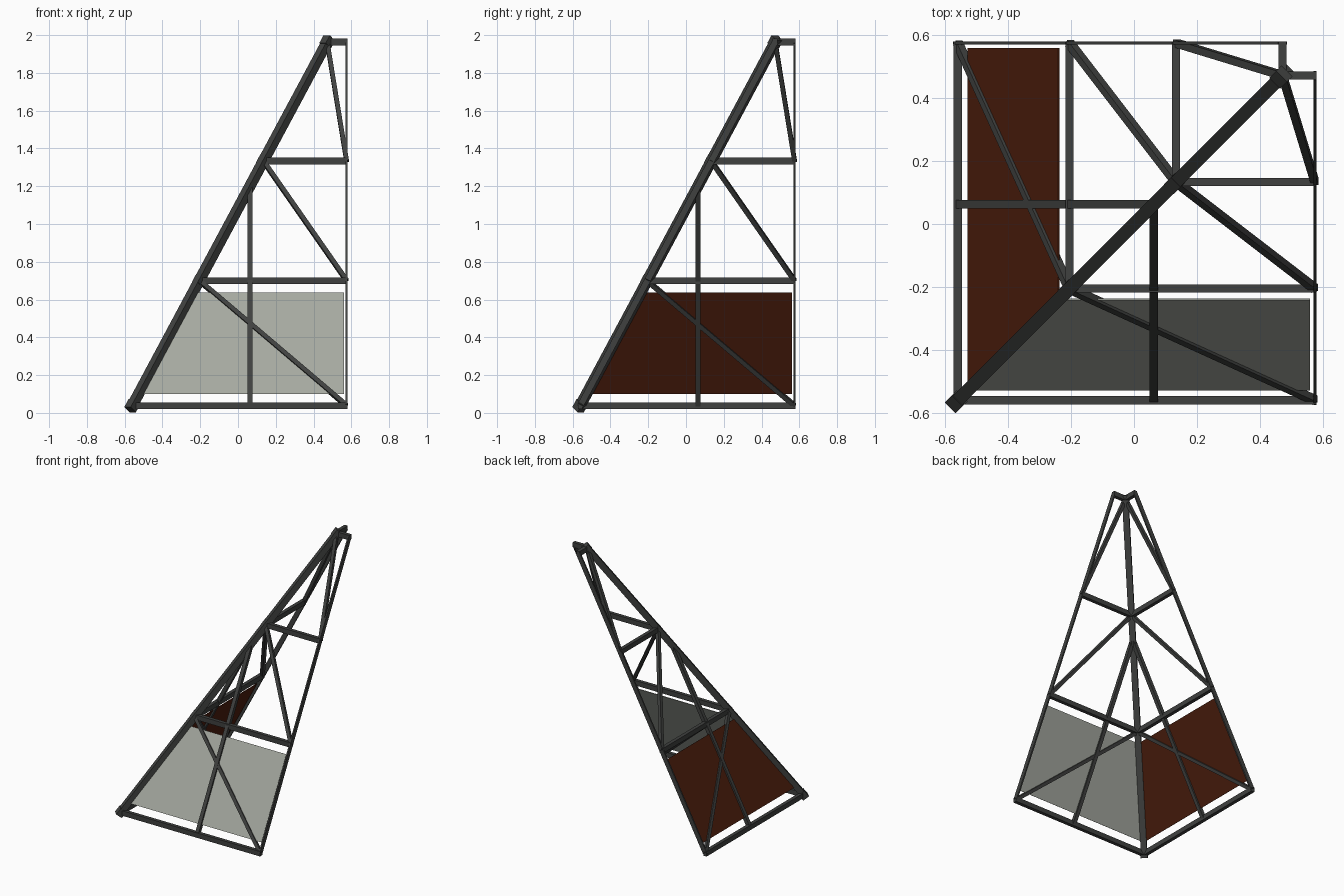
import bpy, bmesh
from mathutils import Vector

if "Cube" in bpy.data.objects:
    bpy.data.objects.remove(bpy.data.objects["Cube"])

def material(name, rgb):
    m = bpy.data.materials.new(name)
    m.diffuse_color = (*rgb, 1)
    m.use_nodes = True
    m.node_tree.nodes["Principled BSDF"].inputs["Base Color"].default_value = m.diffuse_color
    return m

STEEL = material("dark steel", (0.05, 0.052, 0.05))
GREY = material("pale grey", (0.38, 0.40, 0.355))
BROWN = material("red brown", (0.075, 0.013, 0.004))

Z0, Z3, A0, A3 = 0.038, 1.964, -0.56, 0.472   # leg ends: height, x = y
EDGE = 0.575                                  # open edge of both faces

def inset(z):
    """Position of the sloping faces at height z."""
    return A0 + (z - Z0) * (A3 - A0) / (Z3 - Z0)

def make(name, verts, faces, mat):
    me = bpy.data.meshes.new(name)
    me.from_pydata([tuple(v) for v in verts], [], faces)
    bm = bmesh.new()
    bm.from_mesh(me)
    bmesh.ops.recalc_face_normals(bm, faces=bm.faces)
    bm.to_mesh(me)
    bm.free()
    me.materials.append(mat)
    ob = bpy.data.objects.new(name, me)
    bpy.context.collection.objects.link(ob)
    return ob

FACES = [(0, 1, 2, 3), (4, 5, 6, 7), (0, 1, 5, 4), (1, 2, 6, 5), (2, 3, 7, 6), (3, 0, 4, 7)]

def beam(name, p, q, ref, width, depth):
    """Box from p to q; depth is measured along ref, width across it."""
    p, q, ref = Vector(p), Vector(q), Vector(ref)
    d = (q - p).normalized()
    side = d.cross(ref).normalized() * width / 2
    up = side.cross(d).normalized() * depth / 2
    corners = [side + up, side - up, -side - up, -side + up]
    make(name, [e + c for e in (p, q) for c in corners], FACES, STEEL)

# Corner leg with joint blocks
low, high = Vector((A0, A0, Z0)), Vector((A3, A3, Z3))
axis = (high - low).normalized()
levels = [Z0, 0.70, 1.333, Z3]
beam("corner_leg", low, high, (-1, -1, 0), 0.042, 0.042)
for i, z in enumerate(levels):
    c = Vector((inset(z), inset(z), z))
    s = 0.048 if i in (0, 3) else 0.044
    beam(f"joint_block_{i}", c - axis * 0.026, c + axis * 0.026, (-1, -1, 0), s, s)

# The two sloping faces; the left one is the front with x and y swapped
slope = (A3 - A0) / (Z3 - Z0)
for side, swap in (("front", False), ("left", True)):
    def P(x, y, z):
        return Vector((y, x, z)) if swap else Vector((x, y, z))
    def on(x, z):
        return P(x, inset(z), z)
    normal = P(0, -1, slope).normalized()

    # Horizontal rails
    for i, z in enumerate(levels):
        beam(f"{side}_rail_{i}", on(inset(z), z), on(EDGE + 0.005, z), (0, 0, 1), 0.026, 0.036)
    # Diagonal braces
    for i in range(3):
        z, t = levels[i], levels[i + 1]
        beam(f"{side}_diagonal_{i}", on(inset(t), t), on(EDGE, z), normal, 0.024, 0.024)
    # Thin strip on the open edge
    beam(f"{side}_edge_strip", on(EDGE, Z0), on(EDGE, Z3), normal, 0.01, 0.034)
    # Middle upright
    beam(f"{side}_upright", on(0.063, Z0), on(0.063, 1.20), normal, 0.027, 0.027)
    # Infill panel
    outline = [on(inset(0.10), 0.10), on(0.56, 0.10), on(0.56, 0.637), on(inset(0.637), 0.637)]
    make(f"{side}_panel", [v + normal * k for k in (-0.002, 0.002) for v in outline],
         FACES, BROWN if swap else GREY)
